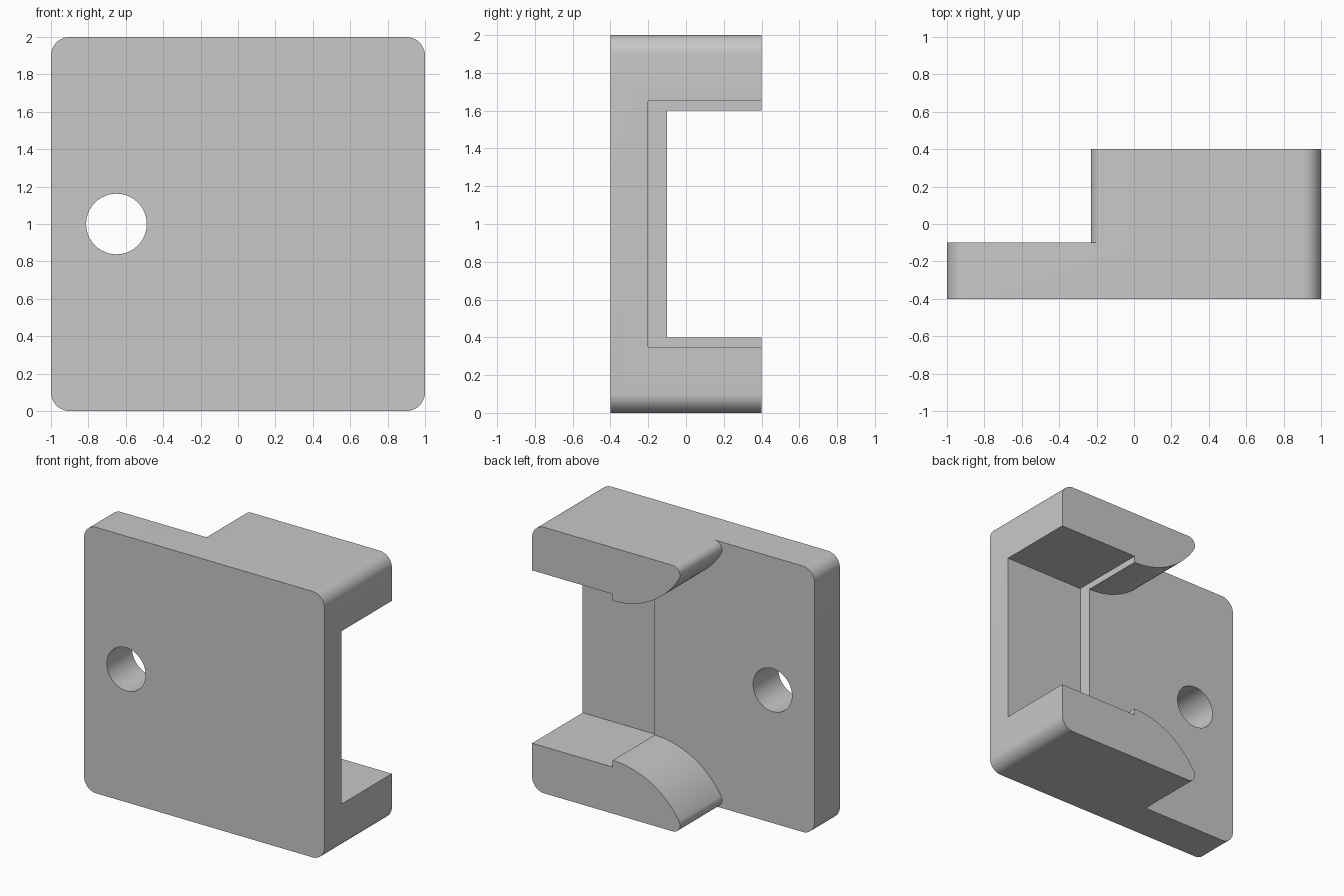
import bpy, bmesh
from math import sin, cos, pi, atan2

cube = bpy.data.objects.get("Cube")
if cube:
    bpy.data.objects.remove(cube, do_unlink=True)

grey = bpy.data.materials.new("plain grey")
grey.use_nodes = True
grey.diffuse_color = (0.58, 0.58, 0.58, 1)
grey.node_tree.nodes["Principled BSDF"].inputs["Base Color"].default_value = grey.diffuse_color


def arc(cx, cz, r, start, end, steps):
    """Points of an arc in the xz plane."""
    angles = [start + (end - start) * i / steps for i in range(steps + 1)]
    return [(cx + r * cos(a), cz + r * sin(a)) for a in angles]


def prism(name, outline, front, back):
    """Extrude an xz outline from y = front to y = back."""
    bm = bmesh.new()
    face = bm.faces.new([bm.verts.new((x, front, z)) for x, z in outline])
    out = bmesh.ops.extrude_face_region(bm, geom=[face])
    verts = [v for v in out["geom"] if isinstance(v, bmesh.types.BMVert)]
    bmesh.ops.translate(bm, verts=verts, vec=(0, back - front, 0))
    bmesh.ops.recalc_face_normals(bm, faces=bm.faces)
    mesh = bpy.data.meshes.new(name)
    bm.to_mesh(mesh)
    bm.free()
    mesh.materials.append(grey)
    obj = bpy.data.objects.new(name, mesh)
    bpy.context.collection.objects.link(obj)
    return obj


# Rounded square block, the full depth
corner = 0.1
block = []
for i, (sx, sz) in enumerate([(1, 1), (-1, 1), (-1, -1), (1, -1)]):
    block += arc(sx * (1 - corner), 1 + sz * (1 - corner), corner,
                 i * pi / 2, (i + 1) * pi / 2, 12)
bracket = prism("bracket", block, -0.4, 0.4)

# Opening between the arms: a wide curve running into a small rounded tip
step_x, arm_z = 0.33, 0.4
tip_x, tip_r = -0.17, 0.06
curve_r = 0.646
curve_z = arm_z - curve_r
meet = atan2(tip_r - curve_z, tip_x - step_x)
lower = [(1.2, arm_z)] + arc(step_x, curve_z, curve_r, pi / 2, meet, 24)
lower += arc(tip_x, tip_r, tip_r, meet, 3 * pi / 2, 14)[1:]
lower += [(tip_x, -0.2), (-1.2, -0.2)]
opening = lower + [(x, 2 - z) for x, z in reversed(lower)]

# Deeper pocket at the left side, and the screw hole
pocket = [(step_x, 0.35), (1.2, 0.35), (1.2, 1.65), (step_x, 1.65)]
hole = arc(-0.65, 1, 0.162, 0, 2 * pi, 48)[:-1]

cutters = [prism("opening_cutter", opening, -0.1, 0.6),
           prism("pocket_cutter", pocket, -0.2, 0.7),
           prism("hole_cutter", hole, -0.6, 0.3)]
for cutter in cutters:
    cutter.hide_render = True
    mod = bracket.modifiers.new(cutter.name, "BOOLEAN")
    mod.operation = "DIFFERENCE"
    mod.solver = "EXACT"
    mod.object = cutter

# Bake the cuts and drop the cutters
depsgraph = bpy.context.evaluated_depsgraph_get()
result = bpy.data.meshes.new_from_object(bracket.evaluated_get(depsgraph))
bracket.modifiers.clear()
bracket.data = result
for cutter in cutters:
    bpy.data.objects.remove(cutter, do_unlink=True)

# Smooth the curves, keep the edges sharp
for obj in bpy.context.selected_objects:
    obj.select_set(False)
bracket.select_set(True)
bpy.context.view_layer.objects.active = bracket
bpy.ops.object.shade_smooth_by_angle(angle=pi / 6)
